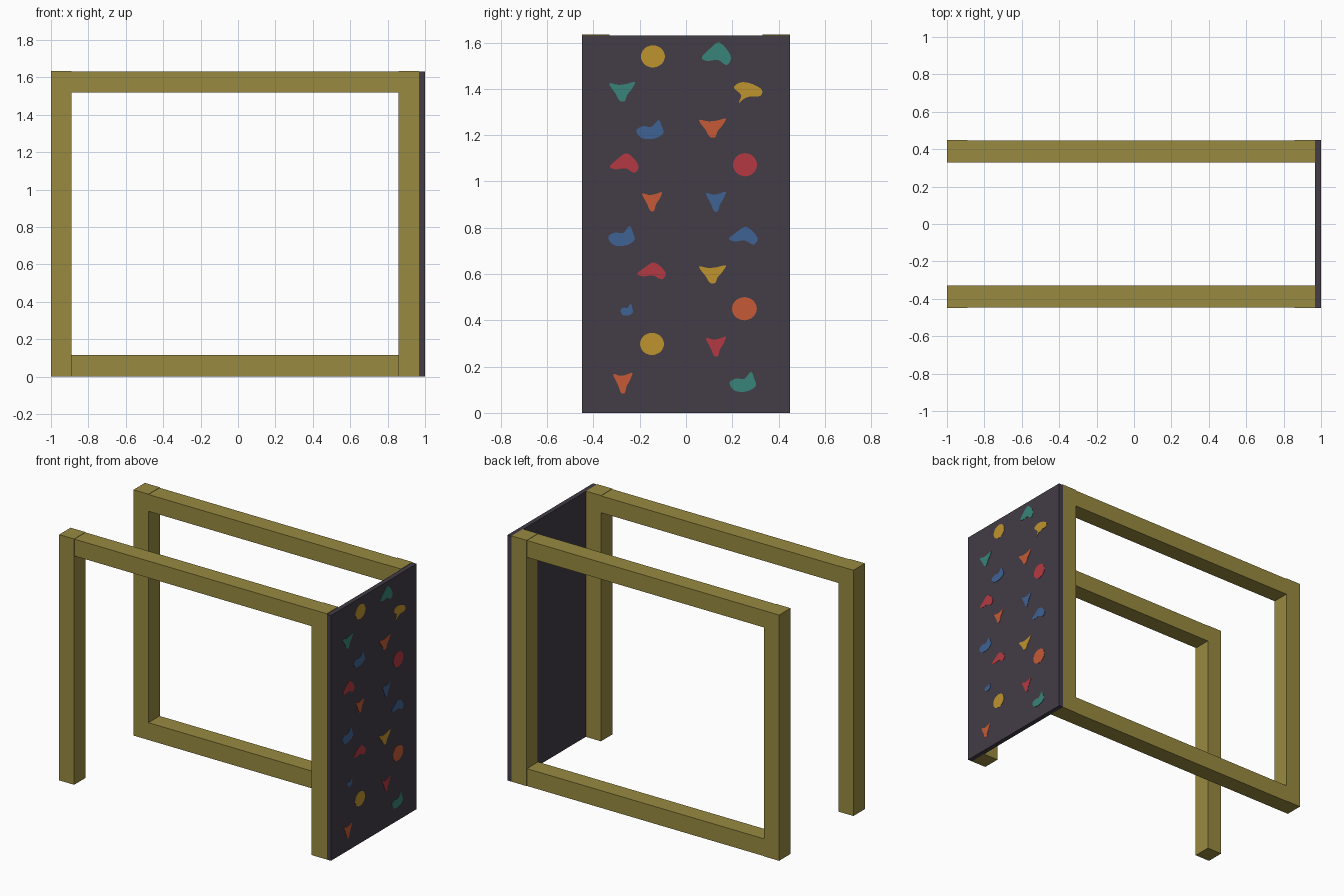
import bpy, bmesh, math
from mathutils import Vector

if "Cube" in bpy.data.objects:
    bpy.data.objects.remove(bpy.data.objects["Cube"])


def material(name, r, g, b):
    lin = [((c / 255 + 0.055) / 1.055) ** 2.4 for c in (r, g, b)]
    m = bpy.data.materials.new(name)
    m.diffuse_color = (*lin, 1)
    m.use_nodes = True
    m.node_tree.nodes["Principled BSDF"].inputs["Base Color"].default_value = m.diffuse_color
    return m


WOOD = material("olive wood", 152, 138, 65)
PANEL = material("dark panel", 67, 60, 71)
HOLD = {
    "yellow": material("yellow hold", 190, 148, 46),
    "teal": material("teal hold", 56, 132, 120),
    "blue": material("blue hold", 62, 99, 148),
    "red": material("red hold", 180, 58, 66),
    "orange": material("orange hold", 197, 90, 54),
}


def add_mesh(name, bm, mat):
    bmesh.ops.recalc_face_normals(bm, faces=bm.faces)
    me = bpy.data.meshes.new(name)
    bm.to_mesh(me)
    bm.free()
    me.materials.append(mat)
    ob = bpy.data.objects.new(name, me)
    bpy.context.collection.objects.link(ob)
    return ob


def box(name, x, y, z, mat):
    bm = bmesh.new()
    bmesh.ops.create_cube(bm, size=1)
    for v in bm.verts:
        v.co = [(a + b) / 2 + c * (b - a) for (a, b), c in zip((x, y, z), v.co)]
    return add_mesh(name, bm, mat)


# Timber frames: two posts and a top beam on each side
H = 1.634
for side, s in (("front", -1), ("back", 1)):
    post_y = sorted((s * 0.33, s * 0.45))
    beam_y = sorted((s * 0.33, s * 0.447))
    box(side + "_left_post", (-1, -0.89), post_y, (0, H), WOOD)
    box(side + "_right_post", (0.857, 0.968), post_y, (0, H), WOOD)
    box(side + "_top_beam", (-0.89, 0.857), beam_y, (1.52, H - 0.002), WOOD)
# Ground beam on the back side only
box("back_ground_beam", (-0.89, 0.857), (0.33, 0.447), (0, 0.115), WOOD)

# Climbing wall
box("climbing_panel", (0.968, 0.999), (-0.45, 0.45), (0, H - 0.003), PANEL)

# Hold outlines in a -1..1 square
SHAPES = {
    "round": [(math.cos(i * math.pi / 4), math.sin(i * math.pi / 4)) for i in range(8)],
    "wedge": [(-1, .85), (-.3, .72), (.3, .8), (1, 1), (.75, .3), (.4, -.3),
              (.2, -.95), (-.2, -.9), (-.5, -.2)],
    "bean": [(-1, -.3), (-.5, .4), (.1, 1), (.6, .6), (1, -.3), (.7, -.95),
             (.1, -.5), (-.6, -.6)],
    "bump": [(-1, -.1), (-.5, .35), (.1, .3), (.6, 1), (.85, .3), (.95, -.4),
             (.3, -.95), (-.6, -.9)],
    "hook": [(-1, .5), (-.5, 1), (.3, .85), (1, .3), (.9, -.3), (.2, -.35),
             (-.3, -.6), (-.65, -1), (-.5, -.2)],
}


def smooth_loop(pts, steps=4):
    """Closed Catmull-Rom curve through the outline points."""
    p = [Vector(q) for q in pts]
    out = []
    for i in range(len(p)):
        a, b, c, d = (p[(i + k) % len(p)] for k in (-1, 0, 1, 2))
        for j in range(steps):
            t = j / steps
            out.append(0.5 * (2 * b + (c - a) * t + (2 * a - 5 * b + 4 * c - d) * t * t
                              + (3 * b - a - 3 * c + d) * t ** 3))
    return out


def hold(name, shape, y, z, w, h, mat):
    bm = bmesh.new()
    vs = [bm.verts.new((0.996, y + p.x * w, z + p.y * h)) for p in smooth_loop(SHAPES[shape])]
    f = bm.faces.new(vs)
    r = bmesh.ops.extrude_face_region(bm, geom=[f])
    for v in r["geom"]:
        if isinstance(v, bmesh.types.BMVert):
            v.co.x = 1.001
    bmesh.ops.triangulate(bm, faces=[f for f in bm.faces if len(f.verts) > 4])
    add_mesh(name, bm, mat)


# Holds: shape, colour, centre y, centre z, half width, half height
HOLDS = [
    ("round", "yellow", -.143, 1.54, .052, .048), ("bean", "teal", .131, 1.55, .063, .05),
    ("wedge", "teal", -.276, 1.387, .056, .042), ("hook", "yellow", .267, 1.383, .06, .045),
    ("bump", "blue", -.155, 1.224, .06, .041), ("wedge", "orange", .114, 1.23, .058, .041),
    ("bean", "red", -.267, 1.078, .062, .043), ("round", "red", .255, 1.072, .052, .05),
    ("wedge", "orange", -.147, .912, .043, .041), ("wedge", "blue", .129, .912, .043, .043),
    ("bump", "blue", -.278, .764, .058, .043), ("bean", "blue", .248, .764, .062, .039),
    ("bean", "red", -.149, .612, .062, .037), ("wedge", "yellow", .114, .598, .058, .039),
    ("round", "orange", .252, .45, .054, .05), ("bump", "blue", -.256, .446, .028, .026),
    ("round", "yellow", -.147, .298, .052, .048), ("wedge", "red", .129, .286, .043, .043),
    ("wedge", "orange", -.273, .128, .041, .045), ("bump", "teal", .246, .134, .058, .043),
]
for i, (shape, col, y, z, w, h) in enumerate(HOLDS):
    hold(f"{col}_hold_{i + 1}", shape, y, z, w, h, HOLD[col])
